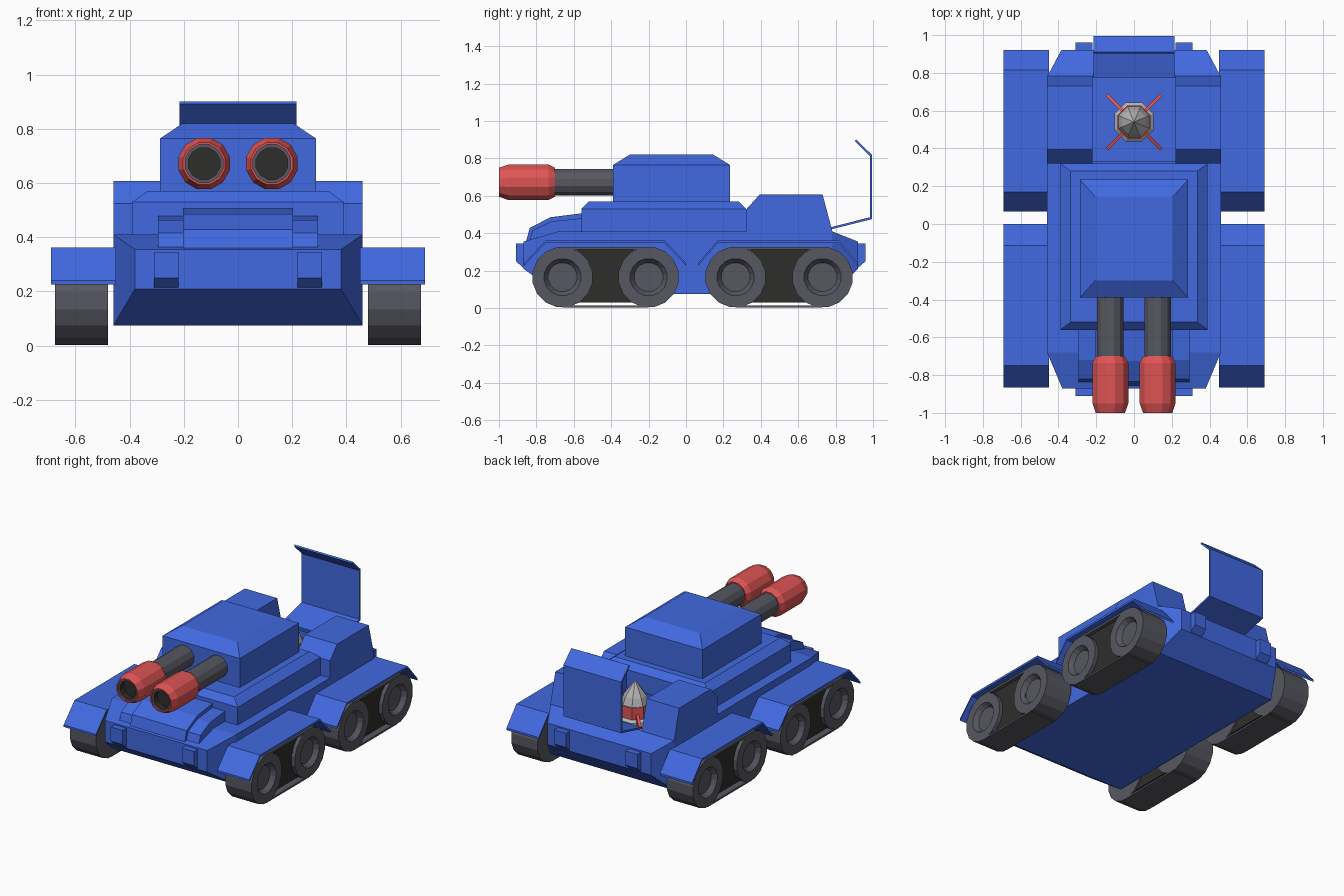
import bpy, bmesh, math
from mathutils import Matrix

if "Cube" in bpy.data.objects:
    bpy.data.objects.remove(bpy.data.objects["Cube"])


def mat(name, r, g, b):
    m = bpy.data.materials.new(name)
    m.diffuse_color = (r, g, b, 1)
    m.use_nodes = True
    m.node_tree.nodes["Principled BSDF"].inputs["Base Color"].default_value = m.diffuse_color
    return m


BLUE = mat("blue_paint", 0.053, 0.141, 0.753)
RED = mat("red_paint", 0.74, 0.09, 0.09)
GRAY = mat("dark_gray_metal", 0.095, 0.095, 0.12)
BLACK = mat("black", 0.027, 0.027, 0.025)
SILVER = mat("light_gray", 0.47, 0.47, 0.47)


def finish(name, bm, *mats):
    bmesh.ops.recalc_face_normals(bm, faces=bm.faces)
    me = bpy.data.meshes.new(name)
    bm.to_mesh(me)
    bm.free()
    for m in mats:
        me.materials.append(m)
    ob = bpy.data.objects.new(name, me)
    bpy.context.collection.objects.link(ob)
    return ob


def loft(name, rings, m):
    """Skin closed rings of equal length and cap both ends."""
    bm = bmesh.new()
    vs = [[bm.verts.new(p) for p in r] for r in rings]
    n = len(vs[0])
    for a, b in zip(vs, vs[1:]):
        for i in range(n):
            j = (i + 1) % n
            bm.faces.new((a[i], a[j], b[j], b[i]))
    bm.faces.new(vs[0])
    bm.faces.new(vs[-1])
    return finish(name, bm, m)


def prism(name, profile, x0, x1, m):
    """Extrude a (y, z) outline across x."""
    return loft(name, [[(x, y, z) for y, z in profile] for x in (x0, x1)], m)


def stack(name, levels, m):
    """Stacked rectangles: (z, half width, y0, y1)."""
    return loft(name, [[(-x, a, z), (x, a, z), (x, b, z), (-x, b, z)]
                       for z, x, a, b in levels], m)


def sheet(name, path, x0, x1, t, m):
    """Bent plate following a (y, z) path, with its thickness below."""
    return prism(name, path + [(y, z - t) for y, z in reversed(path)], x0, x1, m)


def lathe(name, prof, sides, axis, loc, mats, rule=None):
    """Spin (radius, height) points about an axis; rule(i) gives the material of band i."""
    bm = bmesh.new()
    rings = []
    for r, h in prof:
        if r == 0:
            rings.append([bm.verts.new((0, 0, h))] * sides)
        else:
            angs = [math.tau * (k + 0.5) / sides for k in range(sides)]
            rings.append([bm.verts.new((r * math.cos(a), r * math.sin(a), h)) for a in angs])
    for i, (a, b) in enumerate(zip(rings, rings[1:])):
        for k in range(sides):
            j = (k + 1) % sides
            f = bm.faces.new(list(dict.fromkeys((a[k], a[j], b[j], b[k]))))
            f.material_index = rule(i) if rule else 0
    rot = {"x": Matrix.Rotation(math.pi / 2, 4, "Y"),
           "-x": Matrix.Rotation(-math.pi / 2, 4, "Y"),
           "-y": Matrix.Rotation(math.pi / 2, 4, "X"),
           "z": Matrix()}[axis]
    bmesh.ops.transform(bm, matrix=Matrix.Translation(loc) @ rot, verts=bm.verts)
    return finish(name, bm, *mats)


# Hull, tapered at both ends, with a launch bay cut into the rear deck
hull = loft("hull", [[(-x, y, a), (x, y, a), (x, y, b), (-x, y, b)] for y, x, a, b in (
    (-0.87, 0.38, 0.21, 0.355), (-0.68, 0.46, 0.075, 0.41),
    (0.78, 0.46, 0.075, 0.41), (0.92, 0.385, 0.21, 0.355))], BLUE)
cutter = stack("bay_cutter", [(0.30, 0.22, 0.33, 0.775), (0.6, 0.22, 0.33, 0.775)], BLUE)
cutter.hide_render = True
mod = hull.modifiers.new("bay", "BOOLEAN")
mod.operation, mod.solver, mod.object = "DIFFERENCE", "EXACT", cutter
bpy.context.view_layer.objects.active = hull
bpy.ops.object.modifier_apply(modifier="bay")
bpy.data.objects.remove(cutter)

# Middle deck and turret with chamfered tops
stack("deck", [(0.40, 0.39, -0.56, 0.32), (0.53, 0.39, -0.56, 0.32),
               (0.57, 0.335, -0.52, 0.28)], BLUE)
stack("turret", [(0.56, 0.287, -0.39, 0.235), (0.765, 0.287, -0.39, 0.235),
                 (0.82, 0.205, -0.30, 0.145)], BLUE)

# Stepped cover on the sloping nose
prism("nose_cover_wide", [(-0.84, 0.35), (-0.82, 0.415), (-0.72, 0.463), (-0.55, 0.48),
                          (-0.55, 0.35)], -0.295, 0.295, BLUE)
prism("nose_cover_narrow", [(-0.857, 0.35), (-0.835, 0.428), (-0.725, 0.485), (-0.55, 0.507),
                            (-0.55, 0.35)], -0.203, 0.203, BLUE)

# Folded-open rear hatch
prism("rear_hatch", [(0.775, 0.42), (0.995, 0.475), (0.995, 0.818), (0.91, 0.9),
                     (0.902, 0.892), (0.983, 0.812), (0.983, 0.485), (0.775, 0.432)],
      -0.215, 0.215, BLUE)

# Missile in the bay, with four diagonal fins
lathe("missile", [(0, 0.30), (0.112, 0.30), (0.112, 0.36), (0.094, 0.375), (0.094, 0.455),
                  (0.088, 0.455), (0.07, 0.505), (0, 0.605)], 8, "z", (0, 0.54, 0),
      (SILVER, RED), lambda i: 1 if i in (3, 4) else 0)
for k in range(4):
    fin = prism("missile_fin", [(0.08, 0.31), (0.205, 0.31), (0.205, 0.35), (0.08, 0.41)],
                -0.009, 0.009, RED)
    fin.location = (0, 0.54, 0)
    fin.rotation_euler.z = math.pi / 4 + k * math.pi / 2

for s, side in ((-1, "left"), (1, "right")):
    # Rear housings either side of the bay
    prism(side + "_rear_housing", [(0.32, 0.40), (0.32, 0.525), (0.395, 0.608), (0.73, 0.608),
                                   (0.785, 0.40)], s * 0.22, s * 0.46, BLUE)

    # Lamp boxes on nose and tail
    for e, end in ((-1, "front"), (1, "rear")):
        f = 0.87 if e < 0 else 0.92
        prism(f"{side}_{end}_lamp_box", [(e * (f - 0.03), 0.345), (e * (f + 0.04), 0.345),
              (e * (f + 0.04), 0.25), (e * f, 0.215), (e * (f - 0.03), 0.215)],
              s * 0.22, s * 0.31, BLUE)

    # Gun barrel, hollow at the muzzle, and its red sleeve
    lathe(side + "_barrel", [(0.073, 0.36), (0.073, 0.99), (0.06, 0.99), (0.06, 0.95), (0, 0.95)],
          12, "-y", (s * 0.125, 0, 0.672), (GRAY, BLACK), lambda i: int(i > 1))
    lathe(side + "_muzzle_sleeve", [(0.07, 0.70), (0.08, 0.70), (0.098, 0.735), (0.098, 0.95),
          (0.08, 1.0), (0.072, 1.0), (0.072, 0.98)], 12, "-y", (s * 0.125, 0, 0.672), (RED,))

    # Two track units per side
    for end, wheels, fender in (
            ("front", (-0.66, -0.20), (-0.865, -0.75, -0.115, 0.0)),
            ("rear", (0.265, 0.73), (0.065, 0.17, 0.815, 0.92))):
        tag = f"{side}_{end}"
        y0, y1 = wheels
        sheet(tag + "_fender", list(zip(fender, (0.24, 0.362, 0.362, 0.24))),
              s * 0.45, s * 0.69, 0.014, BLUE)
        for n, y in enumerate(wheels):
            # Wheel with a recessed hub on the outer face
            lathe(f"{tag}_wheel_{n + 1}", [(0, 0.48), (0.163, 0.48), (0.163, 0.675), (0.10, 0.675),
                  (0.078, 0.645), (0, 0.645)], 16, "x" if s > 0 else "-x", (0, y, 0.165), (GRAY,))
        # Track runs above and below, and the dark filler between the wheels
        for run, z0, z1 in (("upper", 0.313, 0.327), ("lower", 0.002, 0.014)):
            prism(f"{tag}_{run}_track", [(y0, z0), (y1, z0), (y1, z1), (y0, z1)],
                  s * 0.48, s * 0.675, GRAY)
        prism(tag + "_track_filler", [(y0 + 0.08, 0.03), (y1 - 0.08, 0.03), (y1 - 0.08, 0.32),
              (y0 + 0.08, 0.32)], s * 0.49, s * 0.65, BLACK)
